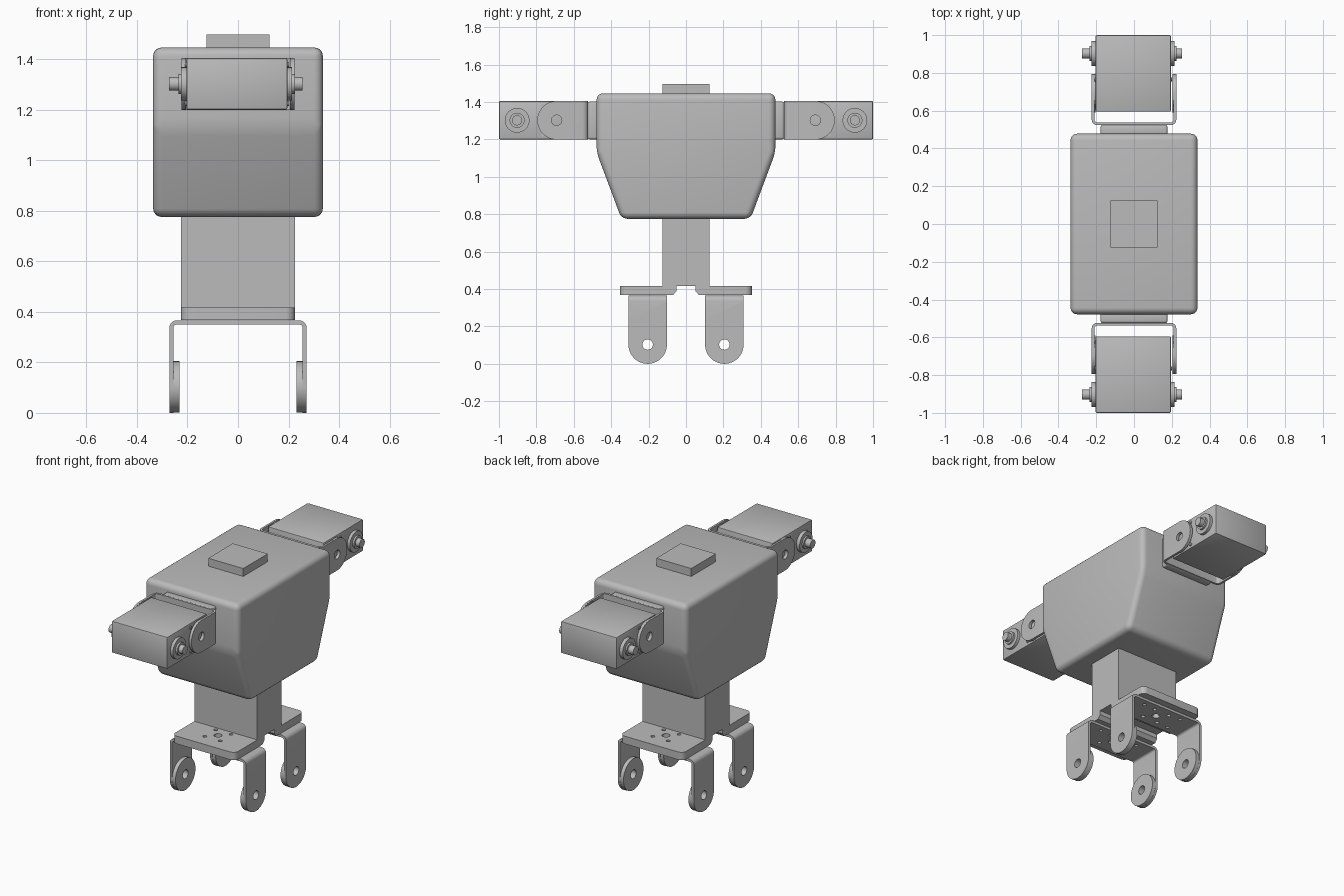
import bpy, bmesh
from math import pi, cos, sin, radians
from mathutils import Matrix, Vector

if "Cube" in bpy.data.objects:
    bpy.data.objects.remove(bpy.data.objects["Cube"])

grey = bpy.data.materials.new("plain grey")
grey.use_nodes = True
colour = (0.5, 0.5, 0.5, 1)
grey.diffuse_color = colour
grey.node_tree.nodes["Principled BSDF"].inputs["Base Color"].default_value = colour


def activate(ob):
    bpy.ops.object.select_all(action="DESELECT")
    ob.select_set(True)
    bpy.context.view_layer.objects.active = ob


def prism(name, outline, lo, hi, axis):
    """Extrude an outline along x (outline is y,z), y (x,z) or z (x,y)."""
    bm = bmesh.new()
    place = {"x": lambda a, b: (lo, a, b), "y": lambda a, b: (a, lo, b),
             "z": lambda a, b: (a, b, lo)}[axis]
    face = bm.faces.new([bm.verts.new(place(a, b)) for a, b in outline])
    new = bmesh.ops.extrude_face_region(bm, geom=[face])["geom"]
    step = Vector([(hi - lo) * (axis == k) for k in "xyz"])
    bmesh.ops.translate(bm, vec=step, verts=[g for g in new if isinstance(g, bmesh.types.BMVert)])
    bmesh.ops.recalc_face_normals(bm, faces=bm.faces)
    mesh = bpy.data.meshes.new(name)
    bm.to_mesh(mesh)
    bm.free()
    ob = bpy.data.objects.new(name, mesh)
    bpy.context.collection.objects.link(ob)
    mesh.materials.append(grey)
    return ob


def rect(a0, a1, b0, b1):
    return [(a0, b0), (a1, b0), (a1, b1), (a0, b1)]


def box(name, x, y, z):
    return prism(name, rect(*x, *y), *z, "z")


def arc(a, b, r, start=0, end=360, n=32):
    full = end - start == 360
    return [(a + r * cos(radians(start + (end - start) * i / n)),
             b + r * sin(radians(start + (end - start) * i / n)))
            for i in range(n if full else n + 1)]


def finish(ob):
    activate(ob)
    bpy.ops.object.shade_smooth_by_angle(angle=radians(35))


def bevel(ob, width, segments, angle=30):
    mod = ob.modifiers.new("bevel", "BEVEL")
    mod.width, mod.segments = width, segments
    mod.limit_method, mod.angle_limit = "ANGLE", radians(angle)
    activate(ob)
    bpy.ops.object.modifier_apply(modifier=mod.name)
    finish(ob)


def boolean(ob, tool, operation):
    mod = ob.modifiers.new("cut", "BOOLEAN")
    mod.operation, mod.object, mod.solver = operation, tool, "EXACT"
    activate(ob)
    bpy.ops.object.modifier_apply(modifier=mod.name)
    bpy.data.objects.remove(tool)


def drill(ob, holes, lo, hi, axis):
    for a, b, r in holes:
        boolean(ob, prism("drill", arc(a, b, r, n=20), lo, hi, axis), "DIFFERENCE")


def bracket(name, half, length, thick, boss, matrix, holes=()):
    """U bracket: back at z = 0, two round-ended arms down to -length."""
    r, bend = 0.103, 0.03
    pin = r - length
    inner, ri = half - thick, bend - thick
    outer_path = [(half, -length)] + arc(half - bend, -bend, bend, 0, 90, 6) \
        + arc(bend - half, -bend, bend, 90, 180, 6) + [(-half, -length)]
    inner_path = [(inner, -length)] + arc(half - bend, -bend, ri, 0, 90, 6) \
        + arc(bend - half, -bend, ri, 90, 180, 6) + [(-inner, -length)]
    ob = prism(name, outer_path + inner_path[::-1], -r, r, "y")
    arch = arc(0, pin, r, 180, 360) + [(r, 0.1), (-r, 0.1)]
    boolean(ob, prism("arch", arch, -1, 1, "x"), "INTERSECT")
    for side in (-1, 1):
        ends = sorted((side * (half - boss), side * (half - thick / 2)))
        boolean(ob, prism("boss", arc(0, pin, r - 0.001), *ends, "x"), "UNION")
    drill(ob, [(0, pin, 0.028)], -1, 1, "x")
    drill(ob, holes, -0.1, 0.1, "z")
    ob.data.transform(matrix)
    finish(ob)


# Body with tapering front and back, and the plate on top
half_side = [(0.345, 0.775), (0.478, 1.13), (0.478, 1.446)]
outline = half_side + [(-y, z) for y, z in reversed(half_side)]
bevel(prism("body", outline, -0.336, 0.336, "x"), 0.035, 5, 10)
box("top_plate", (-0.125, 0.125), (-0.125, 0.125), (1.43, 1.497))

# Column below the body
box("column", (-0.225, 0.225), (-0.125, 0.125), (0.417, 0.8))

ring = [(x, y, 0.012) for x in (-0.055, 0.055) for y in (-0.055, 0.055)]
small = [(x, y, 0.011) for x in (-0.14, 0.14) for y in (-0.06, 0.06)]
for s, end in ((-1, "front"), (1, "back")):
    # Foot plate with rounded outer corners and a chamfered inner edge
    side = [(0.05, 0.417), (0.05, 0.39), (0.07, 0.367), (0.353, 0.367), (0.353, 0.417)]
    plate = prism(end + "_foot_plate", [(s * y, z) for y, z in side], -0.225, 0.225, "x")
    plan = [(-0.225, 0), (0.225, 0)] + arc(0.19, 0.318, 0.035, 0, 90, 6) \
        + arc(-0.19, 0.318, 0.035, 90, 180, 6)
    boolean(plate, prism("plan", [(x, s * y) for x, y in plan], 0.3, 0.5, "z"), "INTERSECT")
    drill(plate, [(x, s * 0.205 + y, r) for x, y, r in [(0, 0, 0.024)] + ring], 0.3, 0.5, "z")
    finish(plate)

    # Leg bracket
    bracket(end + "_leg_bracket", 0.272, 0.366, 0.016, 0.04,
            Matrix.Translation((0, s * 0.205, 0.366)), [(0, 0, 0.024)] + ring + small)

    # Shoulder mount and arm bracket
    ys = sorted((s * 0.465, s * 0.525))
    bevel(box(end + "_shoulder_mount", (-0.177, 0.177), ys, (1.2, 1.402)), 0.012, 3)
    bracket(end + "_arm_bracket", 0.224, 0.272, 0.014, 0.019,
            Matrix.Translation((0, s * 0.523, 1.302)) @ Matrix.Rotation(s * pi / 2, 4, "X"))

    # Motor block with its shaft on both sides
    ys = sorted((s * 0.595, s * 1.0))
    bevel(box(end + "_motor", (-0.203, 0.195), ys, (1.2, 1.405)), 0.006, 2)
    for name, r, lo, hi in (("flange", 0.066, -0.226, 0.214),
                            ("collar", 0.04, -0.236, 0.226),
                            ("shaft", 0.027, -0.274, 0.255)):
        finish(prism(end + "_motor_" + name, arc(s * 0.903, 1.302, r), lo, hi, "x"))
    # Screw heads at the corners of the motor
    for z in (1.225, 1.379):
        finish(prism(end + "_motor_screw", arc(s * 0.765, z, 0.01, n=12), -0.209, 0.201, "x"))
